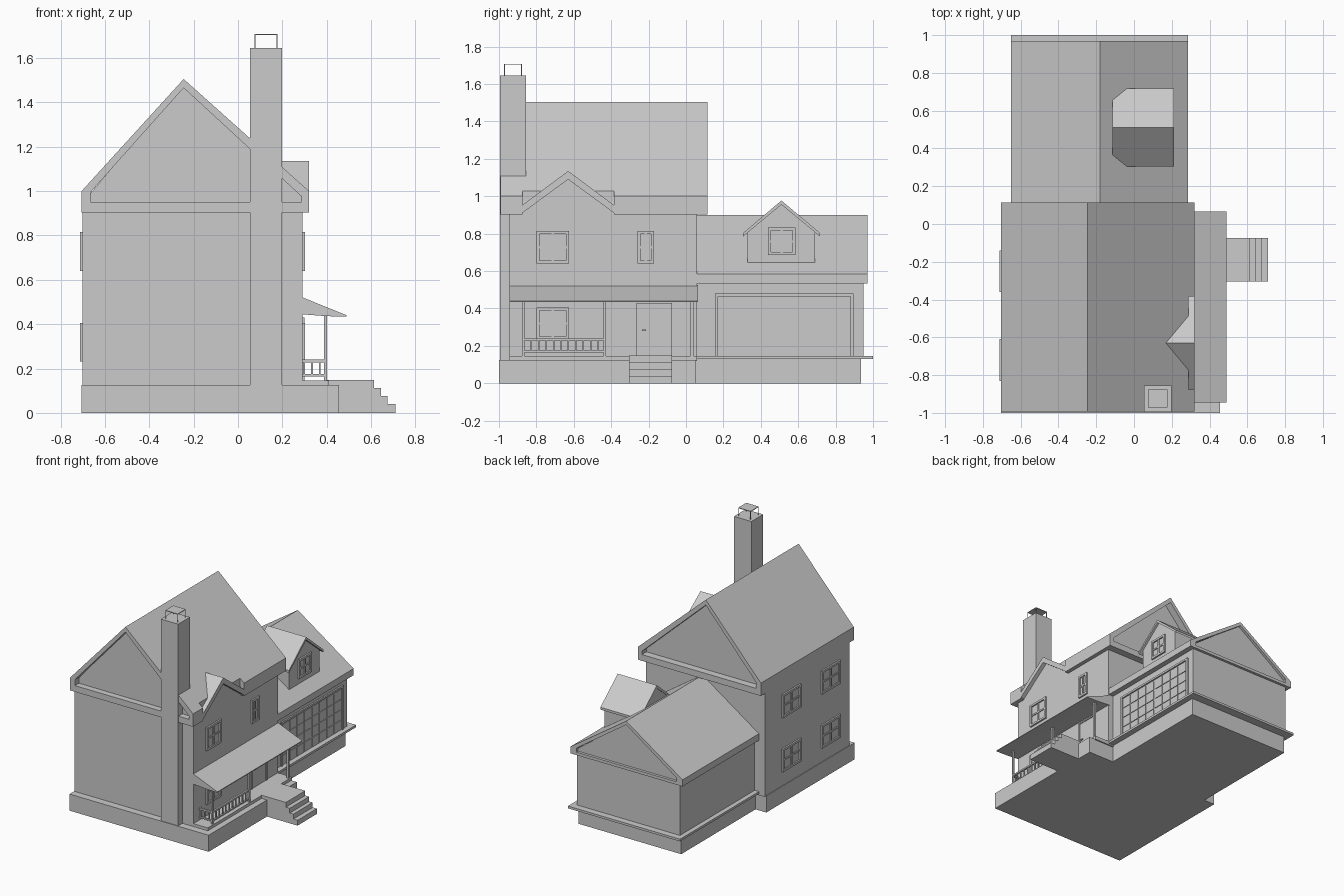
import bpy, bmesh
from mathutils import Vector

if "Cube" in bpy.data.objects:
    bpy.data.objects.remove(bpy.data.objects["Cube"])


def finish(name, bm):
    bmesh.ops.recalc_face_normals(bm, faces=bm.faces)
    mesh = bpy.data.meshes.new(name)
    bm.to_mesh(mesh)
    bm.free()
    ob = bpy.data.objects.new(name, mesh)
    bpy.context.collection.objects.link(ob)
    return ob


def boxes(name, items):
    """One object from boxes given as (x0, x1, y0, y1, z0, z1)."""
    bm = bmesh.new()
    for x0, x1, y0, y1, z0, z1 in items:
        vs = bmesh.ops.create_cube(bm, size=1)['verts']
        for v in vs:
            v.co = Vector(((x0 + x1) / 2 + v.co.x * (x1 - x0),
                           (y0 + y1) / 2 + v.co.y * (y1 - y0),
                           (z0 + z1) / 2 + v.co.z * (z1 - z0)))
    return finish(name, bm)


def place(axis, p, t):
    return (t, p[0], p[1]) if axis == 'X' else (p[0], t, p[1])


def prism(name, pts, axis, a, b):
    """Extrude a (horizontal, z) profile along axis from a to b."""
    bm = bmesh.new()
    face = bm.faces.new([bm.verts.new(place(axis, p, a)) for p in pts])
    new = bmesh.ops.extrude_face_region(bm, geom=[face])['geom']
    shift = Vector(place(axis, (0, 0), b - a))
    bmesh.ops.translate(bm, vec=shift, verts=[v for v in new if isinstance(v, bmesh.types.BMVert)])
    return finish(name, bm)


def ring(name, outer, inner, a, b):
    """Hollow roof frame along y, so the gable wall sits recessed."""
    bm = bmesh.new()
    loops = [[bm.verts.new((x, y, z)) for x, z in pts]
             for pts, y in ((outer, a), (outer, b), (inner, b), (inner, a))]
    n = len(outer)
    for k in range(4):
        p, q = loops[k], loops[(k + 1) % 4]
        for i in range(n):
            j = (i + 1) % n
            bm.faces.new((p[i], p[j], q[j], q[i]))
    return finish(name, bm)


def window(name, x, side, y0, y1, z0, z1):
    """Framed window with a cross bar, on a wall facing +x or -x."""
    def slab(d, ya, yb, za, zb):
        return (min(x - side * .01, x + side * d), max(x - side * .01, x + side * d), ya, yb, za, zb)
    t, ym, zm = .016, (y0 + y1) / 2, (z0 + z1) / 2
    boxes(name, [slab(.012, y0, y0 + t, z0, z1), slab(.012, y1 - t, y1, z0, z1),
                 slab(.012, y0 + t, y1 - t, z0, z0 + t), slab(.012, y0 + t, y1 - t, z1 - t, z1),
                 slab(.008, ym - .006, ym + .006, z0 + t, z1 - t),
                 slab(.008, y0 + t, y1 - t, zm - .006, zm + .006),
                 slab(.002, y0 + t, y1 - t, z0 + t, z1 - t)])


# Foundations, ledge and porch deck
boxes("house_foundation", [(-.705, .455, -1, .05, 0, .125)])
boxes("garage_foundation", [(-.615, .24, .04, .935, 0, .13)])
boxes("garage_ledge", [(-.65, .285, .05, 1, .13, .147)])
boxes("porch_deck", [(.28, .41, -.945, .06, .12, .147)])

# Entrance landing and steps
prism("front_steps", [(.40, 0), (.71, 0), (.71, .04), (.675, .04), (.675, .077), (.645, .077),
                      (.645, .113), (.613, .113), (.613, .149), (.40, .149)], 'Y', -.305, -.075)

# Main house walls
prism("house_walls", [(-.70, .12), (-.70, .95), (-.245, 1.48), (.285, 1.0), (.29, .95), (.29, .12)],
      'Y', -.945, .06)

# Main roof, with the eave cut away under the front gable
roof = ring("house_roof",
            [(-.705, .903), (-.705, 1.0), (-.245, 1.505), (.32, 1.0), (.32, .903)],
            [(-.665, .95), (-.665, .995), (-.245, 1.465), (.287, .975), (.287, .95)], -.992, .115)
cutter = boxes("eave_cutter", [(.2875, .4, -.875, -.385, .8, 1.1)])
cutter.hide_render = True
cutter.hide_set(True)
mod = roof.modifiers.new("eave_gap", 'BOOLEAN')
mod.object, mod.operation, mod.solver = cutter, 'DIFFERENCE', 'EXACT'

# Gable breaking through the front eave
prism("gable_wall", [(-.88, .90), (-.63, 1.10), (-.38, .90)], 'X', .18, .29)
prism("gable_roof", [(-.885, .903), (-.885, .945), (-.63, 1.135), (-.375, .945), (-.375, .903),
                     (-.63, 1.09)], 'X', .15, .32)

# Garage wing
prism("garage_walls", [(-.615, .14), (-.615, .57), (-.18, .88), (.245, .57), (.245, .14)], 'Y', .05, .95)
ring("garage_roof",
     [(-.65, .533), (-.65, .583), (-.18, .90), (.285, .583), (.285, .533)],
     [(-.60, .555), (-.60, .585), (-.18, .872), (.235, .585), (.235, .555)], .06, .97)

# Garage door: surround and rows of panels on two leaves
panels = [(.24, .256, .155, .17, .147, .48), (.24, .256, .88, .895, .147, .48),
          (.24, .256, .155, .895, .465, .48)]
for leaf in (.175, .53):
    for c in range(4):
        for r in range(4):
            y, z = leaf + c * .086, .15 + r * .078
            panels.append((.24, .25, y, y + .08, z, z + .072))
boxes("garage_door", panels)

# Dormer on the garage roof
prism("dormer_walls", [(.33, .62), (.33, .81), (.51, .965), (.69, .81), (.69, .62)], 'X', -.11, .195)
prism("dormer_roof", [(.305, .785), (.305, .803), (.51, .977), (.717, .803), (.717, .785), (.51, .955)],
      'X', -.115, .212)
window("dormer_window", .195, 1, .438, .585, .685, .832)

# Chimney and open cap
boxes("chimney", [(.053, .198, -.995, -.855, .125, 1.645)])
cap = [(.075, .178, -.972, -.877, 1.703, 1.708)]
for x in (.075, .174):
    for y in (-.972, -.881):
        cap.append((x, x + .004, y, y + .004, 1.64, 1.705))
boxes("chimney_cap", cap)

# Porch roof, posts and railing
prism("porch_roof", [(.28, .525), (.49, .44), (.49, .434), (.40, .436), (.28, .445)], 'Y', -.945, .065)
boxes("porch_posts", [(.388, .402, y, y + .014, .14, .44) for y in (-.878, -.442, .025)])
rails = []
for z0, z1 in ((.165, .175), (.228, .24)):
    rails.append((.388, .402, -.87, -.435, z0, z1))
    rails.append((.285, .39, -.878, -.864, z0, z1))
rails += [(.391, .399, -.87 + i * .0395, -.862 + i * .0395, .17, .235) for i in range(1, 11)]
rails += [(x, x + .008, -.875, -.867, .17, .235) for x in (.295, .33, .365)]
boxes("porch_railing", rails)

# Front door with frame and handle
boxes("front_door", [(.28, .294, -.25, -.09, .147, .42), (.28, .30, -.265, -.25, .147, .43),
                     (.28, .30, -.09, -.075, .147, .43), (.28, .30, -.25, -.09, .42, .43),
                     (.29, .303, -.235, -.215, .28, .287)])

# House windows
window("front_window_upper", .29, 1, -.80, -.625, .64, .815)
window("front_window_narrow", .29, 1, -.26, -.17, .64, .815)
window("front_window_lower", .29, 1, -.80, -.625, .235, .405)
for i, y in enumerate((-.36, -.83)):
    window(f"side_window_upper_{i + 1}", -.70, -1, y, y + .22, .64, .815)
    window(f"side_window_lower_{i + 1}", -.70, -1, y, y + .22, .232, .405)
